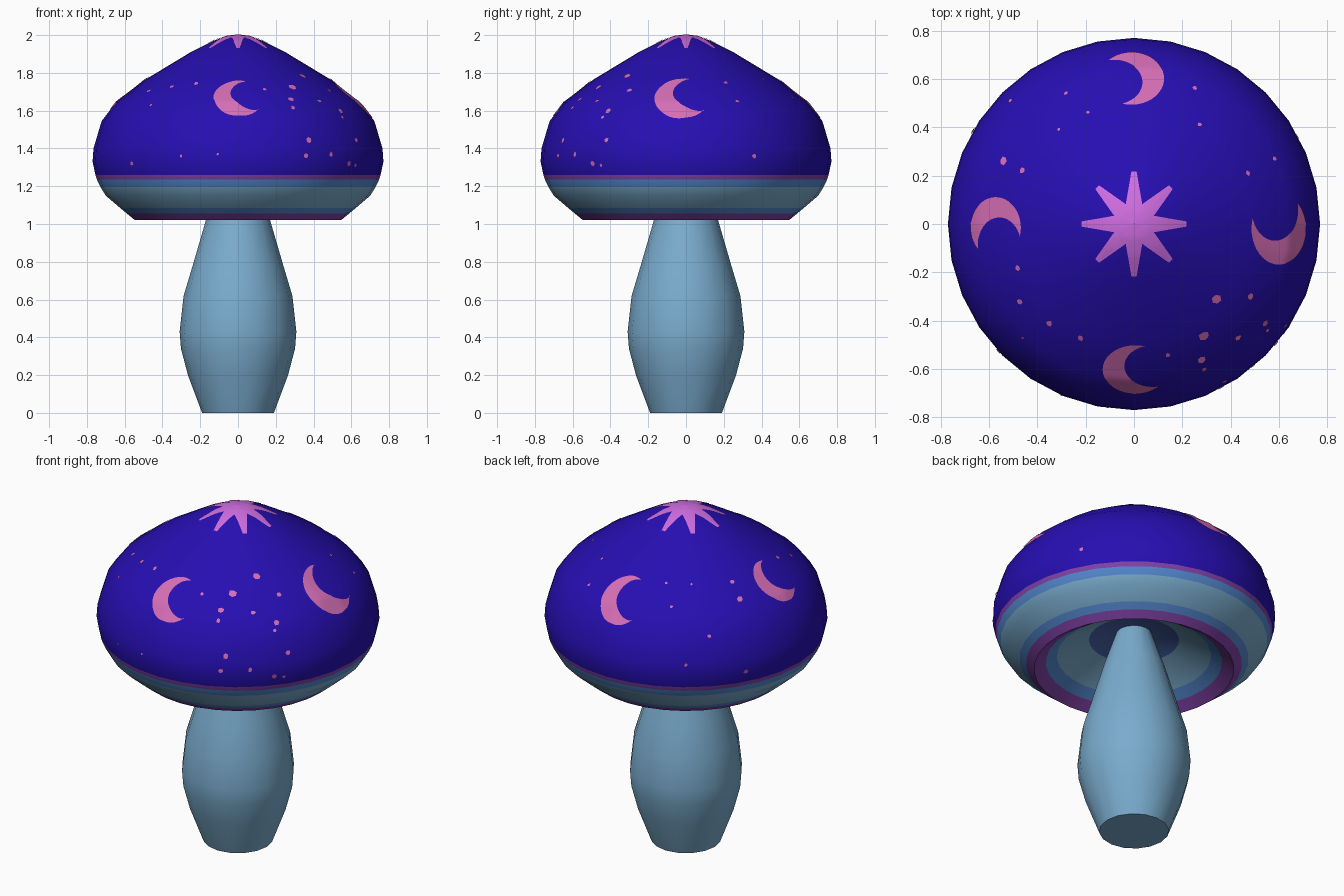
import bpy, bmesh, math, random
from mathutils import Vector
from mathutils.bvhtree import BVHTree

if "Cube" in bpy.data.objects:
    bpy.data.objects.remove(bpy.data.objects["Cube"])

random.seed(4)


def s2l(c):
    c /= 255
    return c / 12.92 if c <= 0.04045 else ((c + 0.055) / 1.055) ** 2.4


def material(name, r, g, b):
    m = bpy.data.materials.new(name)
    m.diffuse_color = (s2l(r), s2l(g), s2l(b), 1)
    m.use_nodes = True
    m.node_tree.nodes["Principled BSDF"].inputs["Base Color"].default_value = m.diffuse_color
    return m


INDIGO = material("indigo", 38, 14, 178)
STEEL = material("steel blue", 122, 172, 206)
BLUE = material("mid blue", 84, 138, 210)
DEEP = material("deep blue", 70, 98, 170)
PURPLE = material("band purple", 130, 66, 168)
PINK = material("moon pink", 214, 110, 182)
VIOLET = material("star violet", 206, 108, 224)


def finish(name, bm, mats, angle=35):
    mesh = bpy.data.meshes.new(name)
    bm.to_mesh(mesh)
    for m in mats:
        mesh.materials.append(m)
    ob = bpy.data.objects.new(name, mesh)
    bpy.context.collection.objects.link(ob)
    bpy.ops.object.select_all(action='DESELECT')
    ob.select_set(True)
    bpy.context.view_layer.objects.active = ob
    bpy.ops.object.shade_smooth_by_angle(angle=math.radians(angle))
    return ob


def revolve(name, profile, sides):
    """profile: (radius, z, material of the band up to the next point)"""
    bm = bmesh.new()
    mats = list(dict.fromkeys(p[2] for p in profile))
    rings = []
    for r, z, _ in profile:
        if r == 0:
            rings.append([bm.verts.new((0, 0, z))] * sides)
        else:
            rings.append([bm.verts.new((r * math.cos(2 * math.pi * i / sides),
                                        r * math.sin(2 * math.pi * i / sides), z))
                          for i in range(sides)])
    for k in range(len(profile) - 1):
        a, b = rings[k], rings[k + 1]
        for i in range(sides):
            j = (i + 1) % sides
            f = bm.faces.new(list(dict.fromkeys((a[i], a[j], b[j], b[i]))))
            f.material_index = mats.index(profile[k][2])
    bmesh.ops.recalc_face_normals(bm, faces=bm.faces)
    tree = BVHTree.FromBMesh(bm)
    finish(name, bm, mats)
    return tree


# Stem
revolve("stem", [(0, 0, STEEL), (0.19, 0, STEEL), (0.265, 0.2, STEEL), (0.302, 0.34, STEEL),
                 (0.309, 0.43, STEEL), (0.288, 0.62, STEEL), (0.24, 0.78, STEEL),
                 (0.17, 1.02, STEEL), (0.09, 1.26, STEEL), (0, 1.26, STEEL)], 16)

# Cap: underside rings first, then outer bands up to the crown
cap = revolve("cap", [
    (0, 1.26, DEEP), (0.245, 1.2, STEEL), (0.42, 1.1, BLUE), (0.48, 1.06, PURPLE),
    (0.545, 1.02, PURPLE), (0.588, 1.055, BLUE), (0.624, 1.085, STEEL), (0.70, 1.15, STEEL),
    (0.728, 1.195, BLUE), (0.747, 1.235, PURPLE), (0.755, 1.26, INDIGO), (0.77, 1.33, INDIGO),
    (0.765, 1.40, INDIGO), (0.722, 1.545, INDIGO), (0.645, 1.645, INDIGO), (0.49, 1.765, INDIGO),
    (0.25, 1.91, INDIGO), (0.13, 1.97, INDIGO), (0.06, 1.993, INDIGO), (0, 2.0, INDIGO)], 32)


def drop(x, y):
    """Point and normal of the cap straight below (x, y)"""
    hit = cap.ray_cast(Vector((x, y, 3)), Vector((0, 0, -1)))
    return hit[0], hit[1]


def drape(name, rows, mat, closed):
    """Thin painted sheet laid on the cap, from rows of (x, y) points"""
    bm = bmesh.new()
    grid = []
    for row in rows:
        line = []
        for x, y in row:
            p, n = drop(x, y)
            line.append(bm.verts.new(p + n * 0.004))
        grid.append(line)
    for a, b in zip(grid, grid[1:]):
        for i in range(len(a) if closed else len(a) - 1):
            j = (i + 1) % len(a)
            bm.faces.new((a[i], a[j], b[j], b[i]))
    bmesh.ops.remove_doubles(bm, verts=bm.verts, dist=0.0004)
    bm.normal_update()
    for f in bm.faces:
        if f.normal.z < 0:
            f.normal_flip()
    finish(name, bm, [mat], 60)


# Eight-pointed star on the crown
corners = []
for i in range(8):
    a = math.pi / 4 * i
    for da, r in ((-0.05, 0.215), (0.05, 0.215), (math.pi / 8, 0.088)):
        corners.append(Vector((r * math.cos(a + da), r * math.sin(a + da))))
outline = [c.lerp(corners[(i + 1) % 24], k / 5) for i, c in enumerate(corners) for k in range(5)]
drape("crown_star", [[p * (k / 8) for p in outline] for k in (0.05, 1, 2, 3, 4, 5, 6, 7, 8)],
      VIOLET, True)


# Crescent moons: outer arc and inner arc, drawn in (sideways, radial) coordinates
def moon(name, turn, u0, r0, su, sr):
    rows = []
    for k in range(6):
        row = []
        for i in range(33):
            t = i / 32
            ao = math.radians(73 + 247 * t)
            ai = math.radians(106 + 180 * t)
            outer = Vector((0.134 * math.cos(ao), 0.138 * math.sin(ao)))
            inner = Vector((0.0725 + 0.117 * math.cos(ai), 0.02 + 0.117 * math.sin(ai)))
            p = outer.lerp(inner, k / 5)
            u, r = u0 + p.x * su, r0 - p.y * 0.73 * sr
            c, s = math.cos(turn), math.sin(turn)
            row.append((u * c + r * s, u * s - r * c))
        rows.append(row)
    drape(name, rows, PINK, False)


moon("moon_front", 0, 0.005, 0.60, 1, 1)
moon("moon_right", math.pi / 2, -0.02, 0.597, 1.1, 1.12)
moon("moon_back", math.pi, 0.01, 0.60, 1, 1.08)
moon("moon_left", 1.5 * math.pi, 0.015, 0.57, 0.94, 1.03)

# Scattered specks: (x, y, size) seen from above
specks = [(.34, -.31, .024), (.48, -.30, .014), (.54, -.41, .016), (.55, -.44, .01), (.43, -.47, .013),
          (.29, -.46, .022), (.28, -.56, .016), (.29, -.60, .013), (.14, -.54, .011), (-.35, -.41, .014),
          (-.22, -.47, .013), (-.47, -.32, .014), (-.48, -.18, .012), (-.54, .26, .017), (-.46, .22, .013),
          (-.28, .54, .009), (-.19, .46, .009), (.25, .56, .011), (.27, .41, .01), (.47, .21, .011),
          (.58, .27, .011), (-.51, .51, .011), (-.31, .39, .007), (-.46, -.47, .007)]
spots = [(drop(x, y)[0], s) for x, y, s in specks]
# Low specks near the cap's widest line: (angle, z, size)
for deg, z, s in ((-62, 1.36, .013), (-40, 1.32, .014), (-113, 1.36, .008), (-137, 1.32, .012),
                  (-60, 1.45, .016), (-50, 1.37, .013), (-34, 1.45, .013), (28, 1.36, .012),
                  (-36, 1.31, .01), (150, 1.33, .014), (125, 1.4, .01), (-98, 1.37, .007)):
    a = math.radians(deg)
    spots.append((Vector((0.77 * math.cos(a), 0.77 * math.sin(a), z)), s))

bm = bmesh.new()
for point, size in spots:
    p, n, _, _ = cap.find_nearest(point)
    t1 = n.orthogonal().normalized()
    t2 = n.cross(t1)
    ring = []
    for i in range(6):
        a = i * math.pi / 3
        d = size * random.uniform(0.8, 1.2)
        ring.append(bm.verts.new(p + n * 0.004 + (t1 * math.cos(a) + t2 * math.sin(a)) * d))
    bm.faces.new(ring)
finish("star_specks", bm, [PINK])
